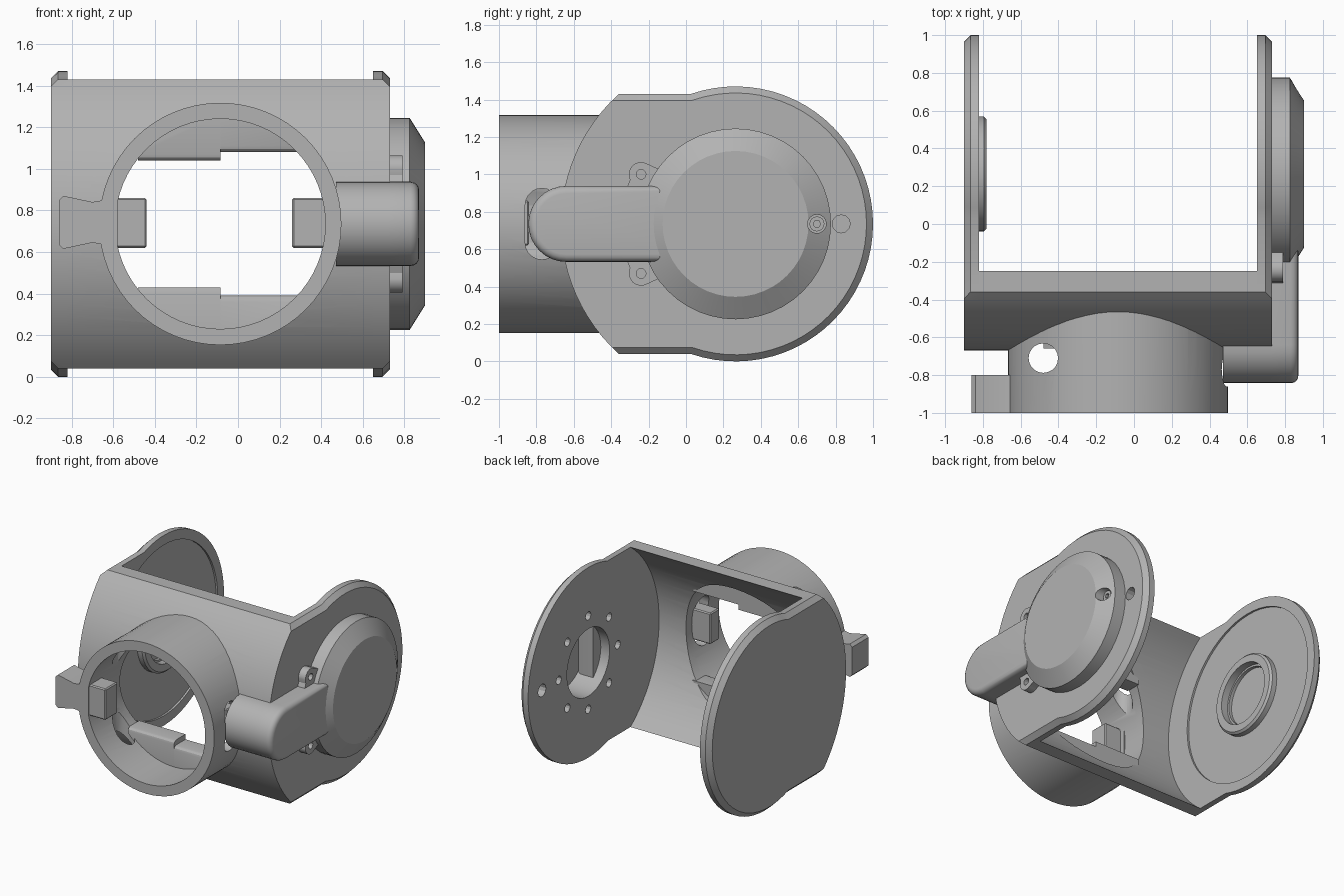
import bpy, bmesh
from math import pi, sin, cos, asin, acos, radians

if "Cube" in bpy.data.objects:
    bpy.data.objects.remove(bpy.data.objects["Cube"])

grey = bpy.data.materials.new("plain grey")
grey.use_nodes = True
grey.diffuse_color = (0.45, 0.45, 0.45, 1)
grey.node_tree.nodes["Principled BSDF"].inputs["Base Color"].default_value = (0.45, 0.45, 0.45, 1)

PY, PZ = 0.265, 0.735      # pivot axis of the bracket (runs along x)
CX = -0.085                # collar centre (axis runs along y)
HALF = 0.695               # half height of the front shell


def arc(cx, cy, r, a0, a1, n):
    return [(cx + r * cos(a0 + (a1 - a0) * i / n), cy + r * sin(a0 + (a1 - a0) * i / n))
            for i in range(n + 1)]


def circle(cx, cy, r, n=48):
    return arc(cx, cy, r, 0, 2 * pi, n)[:-1]


def rect(u0, u1, v0, v1):
    return [(u0, v0), (u1, v0), (u1, v1), (u0, v1)]


def prism(name, pts, axis, a, b, bevel=0, pick=None, segs=1):
    """Extrude a 2D outline along an axis from a to b; bevel picked edges."""
    place = {"x": lambda u, v, w: (w, u, v), "y": lambda u, v, w: (u, w, v),
             "z": lambda u, v, w: (u, v, w)}[axis]
    bm = bmesh.new()
    low = [bm.verts.new(place(u, v, a)) for u, v in pts]
    high = [bm.verts.new(place(u, v, b)) for u, v in pts]
    bm.faces.new(low)
    bm.faces.new(high)
    for i in range(len(pts)):
        j = (i + 1) % len(pts)
        bm.faces.new((low[i], low[j], high[j], high[i]))
    bmesh.ops.recalc_face_normals(bm, faces=bm.faces)
    if bevel:
        edges = [e for e in bm.edges if pick is None or all(pick(v.co) for v in e.verts)]
        bmesh.ops.bevel(bm, geom=edges, offset=bevel, segments=segs, profile=0.5, affect="EDGES")
    mesh = bpy.data.meshes.new(name)
    bm.to_mesh(mesh)
    bm.free()
    mesh.materials.append(grey)
    ob = bpy.data.objects.new(name, mesh)
    bpy.context.collection.objects.link(ob)
    return ob


def combine(ob, others, op="DIFFERENCE"):
    for other in others:
        bpy.context.view_layer.objects.active = ob
        mod = ob.modifiers.new("combine", "BOOLEAN")
        mod.operation, mod.solver, mod.object = op, "EXACT", other
        bpy.ops.object.modifier_apply(modifier=mod.name)
        bpy.data.objects.remove(other)
    return ob


# Side plate outline: round back, short straight section, curved front
R_BACK, R_OUT, R_IN = 0.735, 0.934, 0.865
top = pi - asin(HALF / R_BACK)
front = asin(HALF / R_OUT)
outline = (arc(PY, PZ, R_BACK, -top, top, 44)
           + arc(PY, PZ, R_OUT, pi - front, pi + front, 24))
left_plate = prism("left_plate", outline, "x", 0.65, 0.73, 0.035,
                   lambda c: c.x > 0.72 and c.y > -0.36)
right_plate = prism("right_plate", outline, "x", -0.9, -0.82, 0.035,
                    lambda c: c.x < -0.89 and c.y > -0.36)

# Curved front shell
inner = asin(HALF / R_IN)
shell = prism("front_shell", arc(PY, PZ, R_OUT, pi - front, pi + front, 24)
              + arc(PY, PZ, R_IN, pi + inner, pi - inner, 24), "x", -0.86, 0.69)

# Collar on the shell, trimmed to the shell's outer curve
collar = prism("collar", circle(CX, PZ, 0.582, 64), "y", -1, -0.3)
combine(collar, [prism("trim", circle(PY, PZ, R_IN + 0.03, 96), "x", -0.8, 0.6)])


def bore():
    return prism("bore", circle(CX, PZ, 0.505, 64), "y", -1.1, -0.2)


combine(shell, [bore()])
slot = arc(-0.77, PZ + 0.1, 0.09, 0, pi, 10) + arc(-0.77, PZ - 0.1, 0.09, pi, 2 * pi, 10)
combine(collar, [bore(), prism("slot", slot, "x", 0.2, 0.7),
                 prism("vent", circle(-0.48, -0.71, 0.078, 20), "z", 0, 1.5)])

# Stepped ledges inside the collar, above and below the opening
for side, word in ((1, "upper"), (-1, "lower")):
    for x0, x1, h, word2 in ((-0.48, CX, 0.305, "right"), (CX, 0.31, 0.345, "left")):
        ledge = prism(word + "_" + word2 + "_ledge",
                      rect(-0.66, -0.52, PZ + side * h, PZ + side * 0.54), "x", x0, x1,
                      0.03, lambda c, s=side, k=h: abs(c.z - PZ - s * k) < 0.01 and c.y < -0.6, 3)
        combine(ledge, [prism("fit", circle(CX, PZ, 0.525, 64), "y", -1, -0.3)], "INTERSECT")

# Key tabs at the sides of the collar
prism("right_key", [(-0.58, 0.625), (-0.70, 0.645), (-0.84, 0.615), (-0.86, 0.635),
                    (-0.86, 0.85), (-0.84, 0.87), (-0.70, 0.84), (-0.58, 0.86)], "y", -1, -0.8)
prism("right_key_block", rect(-0.64, -0.44, 0.62, 0.86), "y", -0.99, -0.84, 0.008)
prism("left_key_block", rect(0.26, 0.45, 0.62, 0.86), "y", -0.78, -0.67, 0.008)

# Right plate: shallow recess and bearing ring on the inside
combine(right_plate, [prism("recess", circle(PY, PZ, 0.66, 64), "x", -0.835, -0.7),
                      prism("pocket", circle(PY, PZ, 0.22), "x", -0.86, -0.7)])
ring = prism("bearing_ring", circle(PY, PZ, 0.305), "x", -0.84, -0.78, 0.015,
             lambda c: c.x > -0.79)
combine(ring, [prism("hole", circle(PY, PZ, 0.235), "x", -0.9, -0.7)])

# Left plate: centre hole, ring of screw holes and an outer hole
combine(left_plate, [prism("centre", circle(PY, PZ, 0.26), "x", 0.5, 0.9),
                     prism("outer", circle(0.83, PZ, 0.048, 12), "x", 0.5, 0.9)])
for i in range(8):
    a = pi / 2 + i * pi / 4
    combine(left_plate, [prism("screw", circle(PY + 0.36 * cos(a), PZ + 0.36 * sin(a), 0.032, 12),
                               "x", 0.5, 0.9)])

# Round cover on the left plate, with a sloped rim
cover = prism("round_cover", circle(PY, PZ, 0.51, 48), "x", 0.72, 0.9)
for v in cover.data.vertices:
    if v.co.x > 0.8:
        v.co.y = PY + (v.co.y - PY) * 0.39 / 0.51
        v.co.z = PZ + (v.co.z - PZ) * 0.39 / 0.51
rim = prism("cover_rim", circle(PY, PZ, 0.51, 48), "x", 0.725, 0.825)
for v in cover.data.vertices:
    if v.co.x < 0.8:
        v.co.x = 0.825
combine(cover, [rim], "UNION")
combine(cover, [prism("hollow", circle(PY, PZ, 0.26), "x", 0.6, 0.86),
                prism("screw", circle(0.7, PZ, 0.05, 16), "x", 0.81, 1)])
screw = prism("cover_screw", circle(0.7, PZ, 0.04, 16), "x", 0.80, 0.835)
combine(screw, [prism("socket", circle(0.7, PZ, 0.02, 6), "x", 0.815, 1)])

# Arm from the cover forward, then a post turning in to the collar slot
end = arc(-0.64, PZ, 0.203, pi / 2, 3 * pi / 2, 16)
prism("arm", end + [(0.1, PZ - 0.203), (0.1, PZ + 0.203)], "x", 0.725, 0.87, 0.04,
      lambda c: c.x > 0.86, 4)
prism("arm_post", end, "x", 0.47, 0.74)

# Screw lugs above and below the arm
for side, word in ((1, "upper"), (-1, "lower")):
    z = PZ + side * 0.265
    pts = [(y, PZ + side * (v - PZ)) for y, v in
           [(-0.32, 0.92), (-0.3, 0.97)] + arc(-0.24, PZ + 0.265, 0.065, pi, 0.35 * pi, 10)
           + [(-0.15, 1.03), (-0.1, 1.03), (-0.1, 0.92)]]
    lug = prism(word + "_lug", pts, "x", 0.725, 0.79)
    combine(lug, [prism("hole", circle(-0.24, z, 0.026, 12), "x", 0.74, 0.9)])

# Smooth round surfaces, keep sharp edges
for ob in bpy.data.objects:
    if ob.type == "MESH":
        bpy.ops.object.select_all(action="DESELECT")
        ob.select_set(True)
        bpy.context.view_layer.objects.active = ob
        bpy.ops.object.shade_smooth_by_angle(angle=radians(28))
